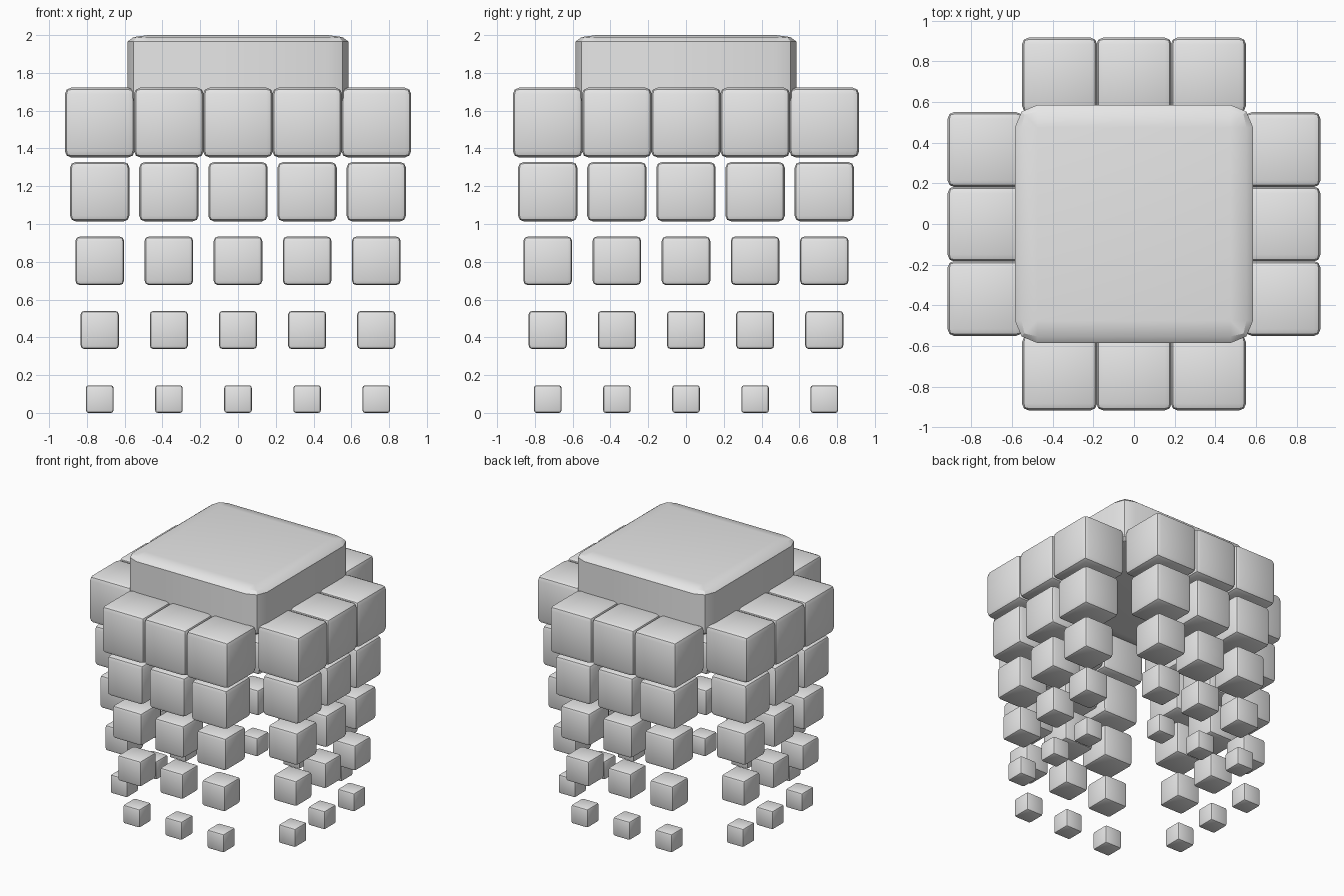
import bpy
import bmesh
from math import radians
from mathutils import Vector

default = bpy.data.objects.get("Cube")
if default:
    bpy.data.objects.remove(default, do_unlink=True)

# Single grey material
grey = bpy.data.materials.new("light grey")
grey.use_nodes = True
colour = (0.8, 0.8, 0.8, 1.0)
grey.diffuse_color = colour
grey.node_tree.nodes["Principled BSDF"].inputs["Base Color"].default_value = colour


def rounded_block(name, centre, size):
    """Unit cube with softened edges, stretched to size."""
    bm = bmesh.new()
    bmesh.ops.create_cube(bm, size=1)
    bmesh.ops.bevel(bm, geom=bm.edges[:], offset=0.094, offset_type='OFFSET',
                    segments=2, profile=0.5, affect='EDGES')
    bmesh.ops.scale(bm, vec=Vector(size), verts=bm.verts)
    for face in bm.faces:
        face.smooth = True
    mesh = bpy.data.meshes.new(name)
    bm.to_mesh(mesh)
    bm.free()
    mesh.set_sharp_from_angle(angle=radians(30))
    mesh.materials.append(grey)
    obj = bpy.data.objects.new(name, mesh)
    obj.location = centre
    bpy.context.collection.objects.link(obj)
    return obj


# Wide slab on top
rounded_block("top_slab", (0, 0, 1.815), (1.17, 1.17, 0.37))

# Five rings of cubes, shrinking downwards, three cubes on each side
PITCH = 0.366
sides = {"front": (0, -1), "back": (0, 1), "right": (-1, 0), "left": (1, 0)}
for level in range(5):
    z = 0.073 + PITCH * level
    edge = 0.146 + 0.056 * level
    for side, (dx, dy) in sides.items():
        for step in (-1, 0, 1):
            x = PITCH * (2 * dx + step * abs(dy))
            y = PITCH * (2 * dy + step * abs(dx))
            rounded_block(f"{side}_cube_level_{level + 1}_{step + 2}",
                          (x, y, z), (edge, edge, edge))
